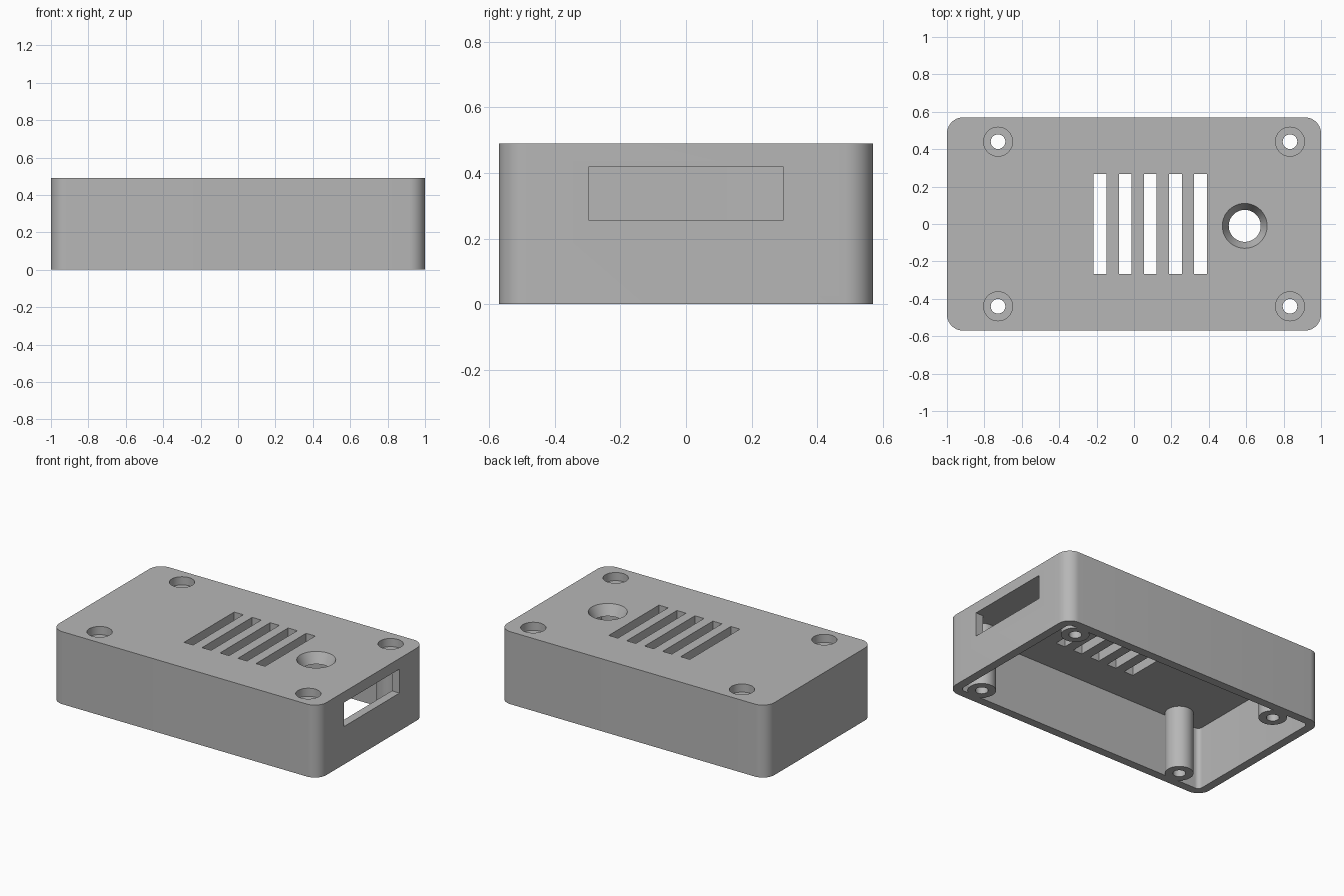
import bpy, bmesh
from math import cos, sin, pi

if "Cube" in bpy.data.objects:
    bpy.data.objects.remove(bpy.data.objects["Cube"], do_unlink=True)

HX, HY, H = 1.0, 0.57, 0.49      # half length, half width, height
WALL, CEILING = 0.057, 0.42
SCREWS = [(x, y) for x in (-0.727, 0.834) for y in (-0.44, 0.44)]

grey = bpy.data.materials.new("grey_plastic")
grey.use_nodes = True
colour = (0.47, 0.47, 0.47, 1)
grey.diffuse_color = colour
grey.node_tree.nodes["Principled BSDF"].inputs["Base Color"].default_value = colour


def make_object(name, bm):
    bmesh.ops.recalc_face_normals(bm, faces=bm.faces[:])
    mesh = bpy.data.meshes.new(name)
    bm.to_mesh(mesh)
    bm.free()
    mesh.materials.append(grey)
    obj = bpy.data.objects.new(name, mesh)
    bpy.context.collection.objects.link(obj)
    return obj


def rounded_block(name, hx, hy, r, z0, z1, steps=10):
    """Upright prism with rounded vertical corners."""
    bm = bmesh.new()
    verts = []
    for q, (sx, sy) in enumerate([(1, 1), (-1, 1), (-1, -1), (1, -1)]):
        for i in range(steps + 1):
            a = (q + i / steps) * pi / 2
            verts.append(bm.verts.new((sx * (hx - r) + r * cos(a),
                                       sy * (hy - r) + r * sin(a), z0)))
    face = bm.faces.new(verts)
    top = bmesh.ops.extrude_face_region(bm, geom=[face])["geom"]
    bmesh.ops.translate(bm, vec=(0, 0, z1 - z0),
                        verts=[v for v in top if isinstance(v, bmesh.types.BMVert)])
    return make_object(name, bm)


def box(name, x0, x1, y0, y1, z0, z1):
    bm = bmesh.new()
    bmesh.ops.create_cube(bm, size=1)
    bmesh.ops.scale(bm, vec=(x1 - x0, y1 - y0, z1 - z0), verts=bm.verts)
    bmesh.ops.translate(bm, vec=((x0 + x1) / 2, (y0 + y1) / 2, (z0 + z1) / 2), verts=bm.verts)
    return make_object(name, bm)


def round_part(name, x, y, r0, r1, z0, z1):
    """Cylinder or cone from radius r0 at z0 to radius r1 at z1."""
    bm = bmesh.new()
    bmesh.ops.create_cone(bm, cap_ends=True, segments=48, radius1=r0, radius2=r1, depth=z1 - z0)
    bmesh.ops.translate(bm, vec=(x, y, (z0 + z1) / 2), verts=bm.verts)
    return make_object(name, bm)


def combine(tool, operation):
    """Apply a boolean to the enclosure and discard the tool."""
    mod = enclosure.modifiers.new("boolean", 'BOOLEAN')
    mod.operation, mod.solver, mod.object = operation, 'EXACT', tool
    deps = bpy.context.evaluated_depsgraph_get()
    mesh = bpy.data.meshes.new_from_object(enclosure.evaluated_get(deps))
    enclosure.modifiers.clear()
    enclosure.data = mesh
    bpy.data.objects.remove(tool, do_unlink=True)


# Hollow shell, open underneath
enclosure = rounded_block("enclosure", HX, HY, 0.086, 0, H)
combine(rounded_block("cavity", HX - WALL, HY - WALL, 0.03, -0.1, CEILING), 'DIFFERENCE')

# Screw posts with through holes and counterbores
for x, y in SCREWS:
    combine(round_part("screw_post", x, y, 0.086, 0.086, 0, CEILING + 0.01), 'UNION')
for x, y in SCREWS:
    combine(round_part("screw_hole", x, y, 0.039, 0.039, -0.1, H + 0.1), 'DIFFERENCE')
    combine(round_part("counterbore", x, y, 0.0775, 0.0775, H - 0.055, H + 0.1), 'DIFFERENCE')

# Row of vent slots
for i in range(5):
    x = -0.182 + i * 0.1345
    combine(box("vent_slot", x - 0.034, x + 0.034, -0.268, 0.268, CEILING - 0.1, H + 0.1), 'DIFFERENCE')

# Tapered opening in the top, its slope carried past both faces
slope = (0.12 - 0.0855) / (H - CEILING)
over = 0.02
combine(round_part("tapered_opening", 0.592, -0.01, 0.0855 - slope * over, 0.12 + slope * over,
                   CEILING - over, H + over), 'DIFFERENCE')

# Port window in the +x end wall
combine(box("port_window", HX - WALL - 0.03, HX + 0.1, -0.297, 0.297, 0.256, 0.418), 'DIFFERENCE')

# Smooth round surfaces, crisp edges
enclosure.data.materials.clear()
enclosure.data.materials.append(grey)
for p in enclosure.data.polygons:
    p.material_index = 0
bpy.ops.object.select_all(action='DESELECT')
enclosure.select_set(True)
bpy.context.view_layer.objects.active = enclosure
bpy.ops.object.shade_smooth_by_angle(angle=pi / 6)
